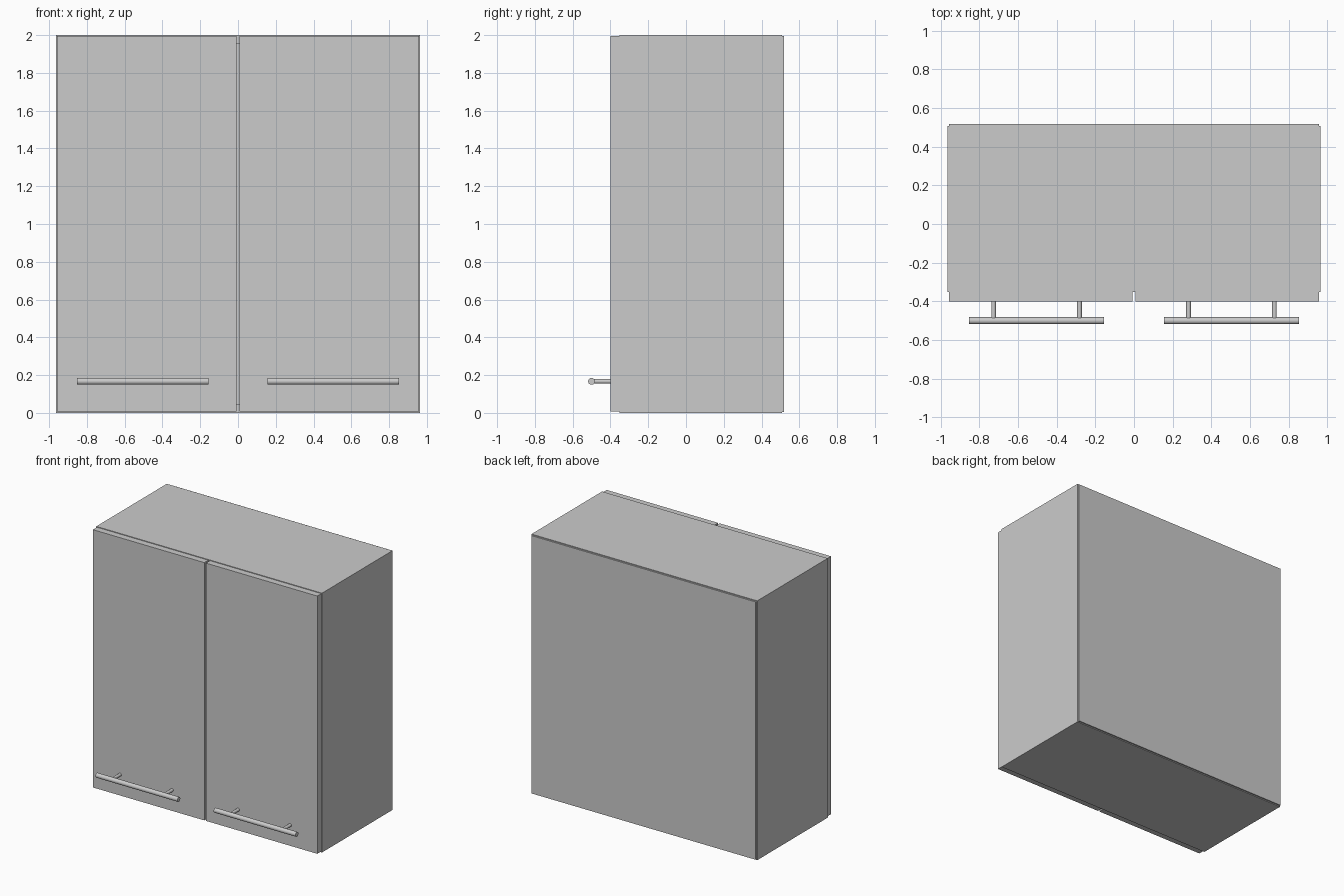
import bpy, bmesh, math
from mathutils import Vector

if "Cube" in bpy.data.objects:
    bpy.data.objects.remove(bpy.data.objects["Cube"])


def finish(name, bm):
    bmesh.ops.recalc_face_normals(bm, faces=bm.faces)
    mesh = bpy.data.meshes.new(name)
    bm.to_mesh(mesh)
    bm.free()
    ob = bpy.data.objects.new(name, mesh)
    bpy.context.collection.objects.link(ob)
    return ob


def box(name, lo, hi):
    lo, hi = Vector(lo), Vector(hi)
    bm = bmesh.new()
    bmesh.ops.create_cube(bm, size=1)
    bmesh.ops.scale(bm, vec=hi - lo, verts=bm.verts)
    bmesh.ops.translate(bm, vec=(lo + hi) / 2, verts=bm.verts)
    return finish(name, bm)


def rod(name, a, b, radius):
    a, b = Vector(a), Vector(b)
    bpy.ops.mesh.primitive_cylinder_add(vertices=32, radius=radius, depth=(b - a).length,
                                        location=(a + b) / 2)
    ob = bpy.context.object
    ob.name = name
    ob.rotation_euler = (b - a).to_track_quat('Z', 'Y').to_euler()
    bpy.ops.object.shade_smooth_by_angle(angle=math.radians(40))
    return ob


# Hollow carcass: sides, top and bottom as one frame, open at the front
W, T = 0.963, 0.047
Y0, Y1 = -0.352, 0.507
bm = bmesh.new()
rings = []
for y in (Y0, Y1):
    for t in (0, T):
        rings.append([bm.verts.new((sx * (W - t), y, 1 + sz * (1 - t)))
                      for sx, sz in ((-1, -1), (1, -1), (1, 1), (-1, 1))])
fo, fi, bo, bi = rings
for p, q in ((fo, fi), (fi, bi), (bi, bo), (bo, fo)):
    for i in range(4):
        j = (i + 1) % 4
        bm.faces.new((p[i], p[j], q[j], q[i]))
finish("carcass", bm)

# Thin back panel, set in slightly from the carcass edges
box("back_panel", (-0.957, Y1, 0.006), (0.957, 0.518, 1.994))

# Doors with bar handles
for side, s in (("left", -1), ("right", 1)):
    x = sorted((s * 0.007, s * 0.957))
    box(side + "_door", (x[0], -0.401, 0.007), (x[1], Y0, 1.995))
    rod(side + "_handle_bar", (s * 0.155, -0.5, 0.167), (s * 0.853, -0.5, 0.167), 0.018)
    for label, px in (("inner", 0.282), ("outer", 0.726)):
        rod(f"{side}_handle_{label}_post", (s * px, -0.5, 0.167), (s * px, -0.401, 0.167), 0.012)
